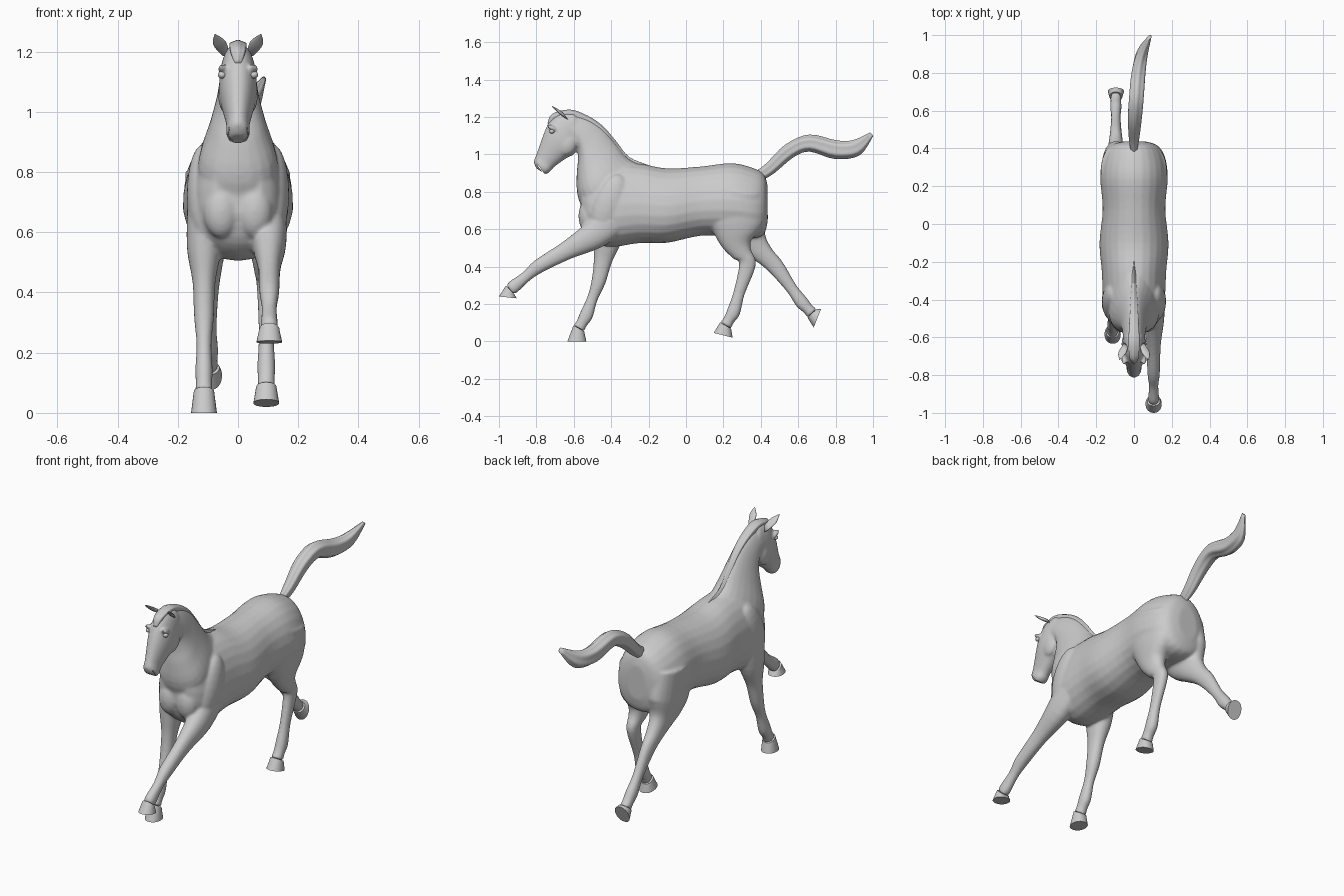
import bpy, bmesh
from math import sin, cos, pi, copysign, hypot
from mathutils import Matrix

if "Cube" in bpy.data.objects:
    bpy.data.objects.remove(bpy.data.objects["Cube"])

def catmull(a, b, c, d, t):
    return b + 0.5*t*(c - a + t*(2*a - 5*b + 4*c - d + t*(3*(b - c) + d - a)))

def loft(bm, secs, taper=0, ridges=0, sub=4, sides=24, flip=1):
    """Each section: y,z of one edge, y,z of the opposite edge, half width, x centre."""
    rows, last = [tuple(s) + (0,) * (6 - len(s)) for s in secs], len(secs) - 1
    pts = []
    for i in range(last):
        q = [rows[max(0, min(last, k))] for k in range(i - 1, i + 3)]
        pts += [[catmull(*v, j / sub) for v in zip(*q)] for j in range(sub)]
    pts.append(rows[-1])
    rings = []
    for y1, z1, y2, z2, w, x in pts:
        ring = []
        for k in range(sides):
            a = 2 * pi * k / sides
            c, s = (copysign(abs(f(a)) ** .93, f(a)) * (1 + ridges * cos(a * 6)) for f in (cos, sin))
            ring.append(bm.verts.new((flip * (x + w * s * (1 - taper * c)),
                                      (y1 + y2)/2 + (y1 - y2)/2*c, (z1 + z2)/2 + (z1 - z2)/2*c)))
        rings.append(ring)
    for r1, r2 in zip(rings, rings[1:]):
        for k in range(sides):
            m = (k + 1) % sides
            bm.faces.new((r1[k], r1[m], r2[m], r2[k]))
    bm.faces.new(rings[0])
    bm.faces.new(rings[-1])

def across(rows):
    """Turn centre line rows (y, z, half depth, half width, x) into sections square to the line."""
    secs = []
    for i, (y, z, h, w, x) in enumerate(rows):
        a, b = rows[max(0, i - 1)], rows[min(len(rows) - 1, i + 1)]
        ty, tz = b[0] - a[0], b[1] - a[1]
        n = h / hypot(ty, tz)
        secs.append((y - tz*n, z + ty*n, y + tz*n, z - ty*n, w, x))
    return secs

def blob(bm, pos, size, tilt=0):
    """Mirrored pair of ellipsoids."""
    for s in (1, -1):
        m = Matrix.Translation((s*pos[0], pos[1], pos[2])) @ Matrix.Rotation(tilt, 4, 'X') @ Matrix.Diagonal((*size, 1))
        bmesh.ops.create_uvsphere(bm, u_segments=20, v_segments=12, radius=1, matrix=m)

def finish(name, bm, sharp=False):
    bmesh.ops.recalc_face_normals(bm, faces=bm.faces)
    me = bpy.data.meshes.new(name)
    bm.to_mesh(me)
    bm.free()
    ob = bpy.data.objects.new(name, me)
    bpy.context.collection.objects.link(ob)
    for p in me.polygons:
        p.use_smooth = True
    if sharp:
        bpy.ops.object.select_all(action='DESELECT')
        ob.select_set(True)
        bpy.context.view_layer.objects.active = ob
        bpy.ops.object.shade_smooth_by_angle(angle=.7)
    return ob

def leg(bm, name, x, joints, profile, heel, toe):
    """Limb through its joints, plus a separate hoof down to the sole."""
    rows = []
    for t, h, w in profile:
        i = min(int(t), len(joints) - 2)
        (y1, z1), (y2, z2) = joints[i], joints[i + 1]
        rows.append((y1 + (y2 - y1)*(t - i), z1 + (z2 - z1)*(t - i), h, w, x))
    secs = across(rows)
    loft(bm, secs)
    top = (*secs[-1][:4], .034, x)
    sole = (*heel, *toe, .043, x)
    hoof = bmesh.new()
    loft(hoof, [top, sole])
    finish('hoof_' + name, hoof, sharp=True)

# body: torso, neck, head and legs fused together
body = bmesh.new()
torso = [(.437, .83, .64, .06), (.415, .895, .57, .125), (.35, .93, .55, .165), (.24, .953, .56, .178),
         (.08, .935, .565, .165), (-.1, .925, .527, .182), (-.25, .95, .525, .17),
         (-.42, .955, .505, .16), (-.52, .92, .56, .125), (-.56, .86, .66, .08)]
loft(body, [(y, top, y, low, w) for y, top, low, w in torso], taper=.12)
neck = [(-.20, .93, -.50, .60, .13), (-.305, .975, -.575, .76, .125), (-.375, 1.06, -.585, .88, .092),
        (-.445, 1.14, -.578, .965, .07), (-.525, 1.195, -.58, 1.03, .06), (-.62, 1.228, -.60, 1.06, .055)]
loft(body, neck, taper=.3)
head = [(-.60, 1.228, -.575, 1.09, .05), (-.68, 1.222, -.578, 1.05, .058), (-.727, 1.18, -.598, 1.0, .063),
        (-.757, 1.12, -.635, .982, .059), (-.80, 1.0, -.705, .932, .039),
        (-.814, .96, -.725, .908, .04), (-.80, .925, -.75, .893, .03)]
loft(body, head, taper=.1)
blob(body, (.055, -.525, .67), (.06, .05, .09))             # chest muscles
blob(body, (.115, -.41, .73), (.055, .09, .17), -.35)       # shoulders
blob(body, (.04, -.635, 1.055), (.026, .05, .062), -.4)     # cheeks
blob(body, (.052, -.717, 1.142), (.016, .03, .012), -.5)    # brows

# legs: position along the joints, half depth, half width
fore = [(0, .1, .055), (1, .078, .057), (1.5, .05, .038), (2, .038, .033), (2.5, .029, .025),
        (3, .036, .029), (3.6, .03, .027), (4, .033, .03)]
hind = [(0, .13, .08), (1, .15, .075), (1.5, .125, .066), (2, .08, .05), (2.5, .053, .039), (3, .045, .031),
        (3.6, .031, .025), (4, .036, .03), (4.6, .03, .028), (5, .034, .03)]
leg(body, 'front_reaching', .104, [(-.36, .69), (-.49, .57), (-.788, .401), (-.922, .292), (-.94, .275)], fore,
    (-.905, .23), (-1, .24))
leg(body, 'front_planted', -.113, [(-.4, .71), (-.42, .55), (-.468, .318), (-.533, .14), (-.573, .07)], fore,
    (-.533, 0), (-.634, 0))
leg(body, 'hind_tucked', .094, [(.28, .8), (.267, .66), (.272, .52), (.329, .412), (.254, .157), (.212, .085)], hind,
    (.249, .02), (.148, .045))
leg(body, 'hind_pushing', -.096, [(.28, .8), (.292, .645), (.36, .522), (.483, .395), (.618, .21), (.674, .15)], hind,
    (.722, .172), (.683, .075))
body = finish('body', body)
mod = body.modifiers.new('fuse', 'REMESH')
mod.mode = 'VOXEL'
mod.voxel_size = .007
mod.use_smooth_shade = True
mod = body.modifiers.new('soften', 'SMOOTH')
mod.iterations = 8

# mouth slit and nostril hollows
cut = bmesh.new()
blob(cut, (.04, -.80, .955), (.008, .006, .011), -.5)
bmesh.ops.create_cube(cut, size=1, matrix=Matrix.Translation((0, -.775, .918)) @
                      Matrix.Rotation(-.95, 4, 'X') @ Matrix.Diagonal((.12, .07, .004, 1)))
cutter = finish('mouth_cutter', cut)
cutter.hide_render = True
mod = body.modifiers.new('mouth', 'BOOLEAN')
mod.operation = 'DIFFERENCE'
mod.object = cutter

# tail with hair ridges
bm = bmesh.new()
loft(bm, across([(.39, .885, .028, .016, 0), (.45, .925, .032, .027, 0), (.553, 1.018, .038, .037, .004),
                 (.66, 1.06, .043, .04, .012), (.8, 1.025, .047, .038, .024), (.91, 1.035, .042, .03, .045),
                 (.993, 1.108, .012, .008, .085)]), ridges=.06, sides=48)
finish('tail', bm)

# mane follows the neck crest and ends in a forelock
bm = bmesh.new()
crest = [(y, z + .01, y + (b - y)*.12, z + (c - z)*.2, .01 + i*.004)
         for i, (y, z, b, c, w) in enumerate(neck)]
loft(bm, crest + [(-.715, 1.215, -.685, 1.18, .026), (-.74, 1.165, -.71, 1.15, .012)], ridges=.05, sides=48)
finish('mane', bm)

# ears and eyes
for side, s in (('right', 1), ('left', -1)):
    bm = bmesh.new()
    loft(bm, [(-.66, 1.225, -.63, 1.185, .014, .046), (-.69, 1.245, -.673, 1.212, .021, .062),
              (-.719, 1.259, -.715, 1.254, .002, .076)], flip=s)
    finish('ear_' + side, bm)
bm = bmesh.new()
blob(bm, (.053, -.717, 1.123), (.014, .014, .012))
finish('eyes', bm)
